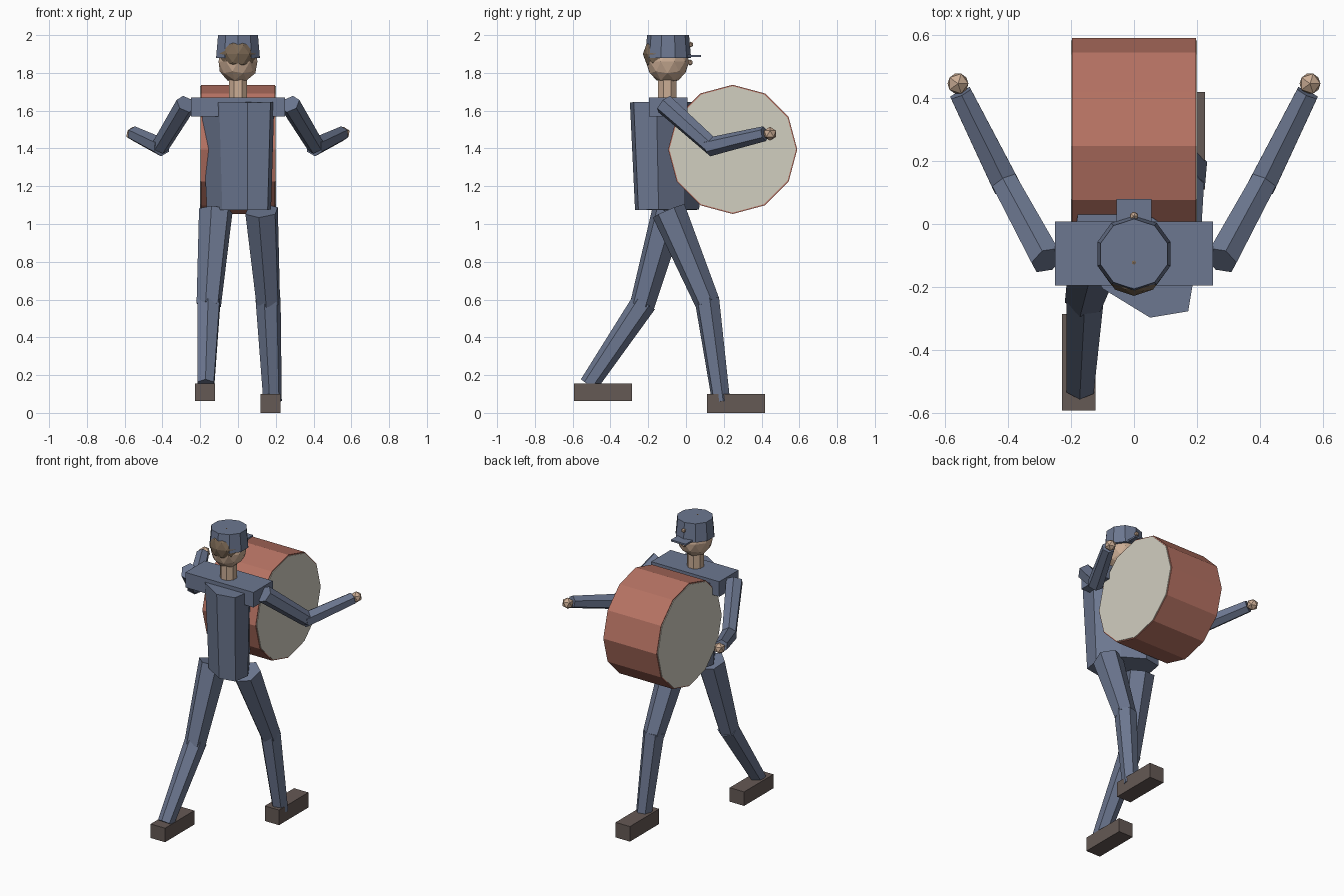
import bpy
import bmesh
from math import pi
from mathutils import Matrix, Vector

cube = bpy.data.objects.get("Cube")
if cube:
    bpy.data.objects.remove(cube, do_unlink=True)


def material(name, rgb):
    mat = bpy.data.materials.new(name)
    mat.use_nodes = True
    mat.diffuse_color = (*rgb, 1)
    mat.node_tree.nodes["Principled BSDF"].inputs["Base Color"].default_value = (*rgb, 1)
    return mat


BLUE = material("uniform_blue", (0.15, 0.185, 0.28))
SKIN = material("skin", (0.60, 0.42, 0.30))
HAIR = material("hair_brown", (0.20, 0.14, 0.09))
SHOE = material("shoe_brown", (0.13, 0.10, 0.09))
RED = material("drum_red", (0.47, 0.17, 0.125))
CREAM = material("drum_skin_cream", (0.64, 0.62, 0.53))


def finish(name, bm, mat):
    bmesh.ops.recalc_face_normals(bm, faces=bm.faces)
    mesh = bpy.data.meshes.new(name)
    bm.to_mesh(mesh)
    bm.free()
    mesh.materials.append(mat)
    obj = bpy.data.objects.new(name, mesh)
    bpy.context.collection.objects.link(obj)
    return obj


def box(name, low, high, mat):
    low, high = Vector(low), Vector(high)
    bm = bmesh.new()
    bmesh.ops.create_cube(bm, size=1)
    bmesh.ops.scale(bm, vec=high - low, verts=bm.verts)
    bmesh.ops.translate(bm, vec=(low + high) / 2, verts=bm.verts)
    return finish(name, bm, mat)


def ball(name, center, radii, mat, detail):
    bm = bmesh.new()
    bmesh.ops.create_icosphere(bm, subdivisions=detail, radius=1)
    bmesh.ops.scale(bm, vec=radii, verts=bm.verts)
    bmesh.ops.translate(bm, vec=center, verts=bm.verts)
    return finish(name, bm, mat)


def limb(name, start, end, r1, r2, mat, sides=6, squash=1.0, roll=0.0):
    """Tapered prism from start to end; squash flattens it along y."""
    start, end = Vector(start), Vector(end)
    axis = end - start
    bm = bmesh.new()
    bmesh.ops.create_cone(bm, cap_ends=True, segments=sides, radius1=r1,
                          radius2=r2, depth=axis.length)
    turn = axis.to_track_quat("Z", "Y").to_matrix().to_4x4()
    bm.transform(Matrix.Translation((start + end) / 2) @ turn
                 @ Matrix.Diagonal((1, squash, 1, 1)) @ Matrix.Rotation(roll, 4, "Z"))
    return finish(name, bm, mat)


# Torso, shoulder yoke and neck
limb("torso", (0.005, -0.1, 1.075), (0, -0.105, 1.645), 0.215, 0.243, BLUE, 8, 0.58)
box("shoulder_yoke", (-0.25, -0.195, 1.57), (0.25, 0.008, 1.67), BLUE)
limb("neck", (0, -0.1, 1.65), (0, -0.1, 1.78), 0.053, 0.053, SKIN, 8, roll=pi / 8)

# Head
ball("head", (0, -0.098, 1.86), (0.108, 0.115, 0.117), SKIN, 2)
ball("hair", (0, -0.122, 1.9), (0.103, 0.106, 0.102), HAIR, 2)
ball("nose", (0, 0.022, 1.855), (0.016, 0.016, 0.016), SKIN, 1)

# Cap with peak and badge
limb("cap", (0, -0.095, 1.88), (0, -0.095, 2.0), 0.122, 0.111, BLUE, 10)
box("cap_peak", (-0.055, -0.05, 1.884), (0.055, 0.08, 1.895), BLUE)
ball("cap_badge", (0, 0.025, 1.95), (0.015, 0.015, 0.015), SKIN, 1)

# Arms reaching around the drum
for side, sx in (("left", 1), ("right", -1)):
    shoulder = (0.275 * sx, -0.115, 1.635)
    elbow = (0.412 * sx, 0.137, 1.41)
    wrist = (0.55 * sx, 0.415, 1.478)
    limb(side + "_upper_arm", shoulder, elbow, 0.055, 0.047, BLUE)
    limb(side + "_forearm", (0.403 * sx, 0.118, 1.407), wrist, 0.05, 0.04, BLUE)
    ball(side + "_hand", (0.558 * sx, 0.445, 1.478), (0.037, 0.037, 0.037), SKIN, 1)

# Striding legs: side, hip, knee, ankle, low and high corners of the shoe
legs = (
    ("left", (0.125, -0.092, 1.07), (0.16, 0.113, 0.585), (0.183, 0.186, 0.06),
     (0.12, 0.11, 0), (0.225, 0.418, 0.1)),
    ("right", (-0.118, -0.09, 1.07), (-0.155, -0.232, 0.57), (-0.17, -0.515, 0.15),
     (-0.228, -0.592, 0.062), (-0.122, -0.285, 0.155)),
)
for side, hip, knee, ankle, low, high in legs:
    limb(side + "_thigh", hip, knee, 0.092, 0.067, BLUE)
    top = Vector(knee) + (Vector(knee) - Vector(ankle)).normalized() * 0.02
    limb(side + "_shin", top, ankle, 0.068, 0.05, BLUE)
    box(side + "_shoe", low, high, SHOE)

# Bass drum with a thin shell rim around each skin
limb("drum_shell", (-0.196, 0.247, 1.395), (0.196, 0.247, 1.395), 0.342, 0.342, RED, 12)
for side, sx in (("left", 1), ("right", -1)):
    limb(side + "_drum_skin", (0.194 * sx, 0.247, 1.395), (0.2 * sx, 0.247, 1.395),
         0.335, 0.335, CREAM, 12)
